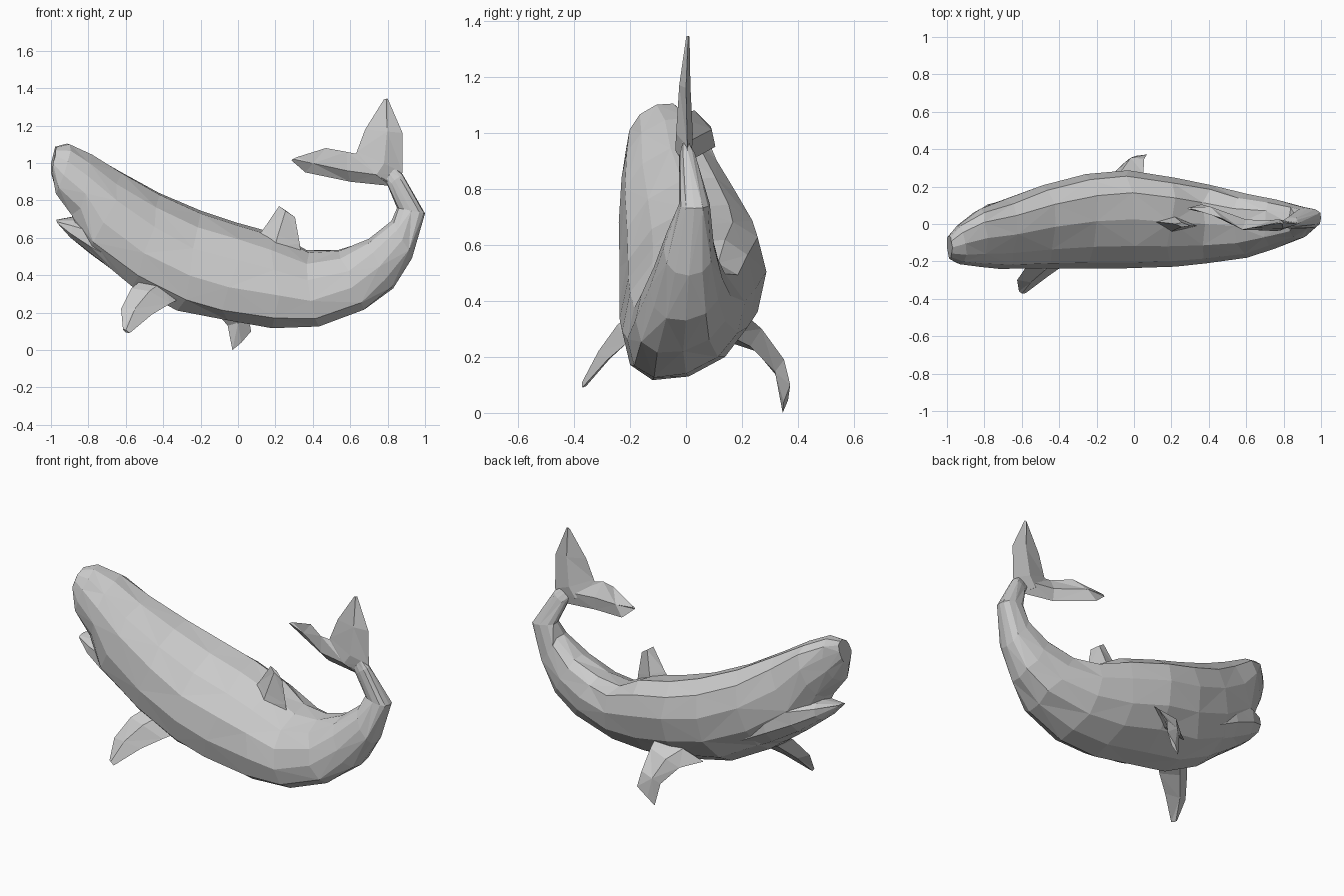
import bpy, bmesh, math, random
from mathutils import Vector

random.seed(4)


def skin(name, rings):
    """Bridge equal-sized rings into a closed, triangulated, flat-shaded object."""
    bm = bmesh.new()
    vs = [[bm.verts.new(p) for p in r] for r in rings]
    n = len(rings[0])
    for i, (a, b) in enumerate(zip(vs, vs[1:])):
        for k in range(n):
            m = (k + 1) % n
            if (i + k) % 2:
                bm.faces.new((a[k], a[m], b[m]))
                bm.faces.new((a[k], b[m], b[k]))
            else:
                bm.faces.new((a[k], a[m], b[k]))
                bm.faces.new((a[m], b[m], b[k]))
    bm.faces.new(vs[0])
    bm.faces.new(vs[-1])
    bmesh.ops.recalc_face_normals(bm, faces=bm.faces)
    me = bpy.data.meshes.new(name)
    bm.to_mesh(me)
    bm.free()
    ob = bpy.data.objects.new(name, me)
    bpy.context.collection.objects.link(ob)
    return ob


def loft(name, stations, sides=12, power=0.88, jitter=0.008, roll=0.32):
    """Stations: back x, back z, belly x, belly z, centre y, half width.
    The roll lifts the +y flank and fades out along the tail."""
    rings = []
    for tx, tz, bx, bz, y, w in stations:
        c = Vector(((tx + bx) / 2, y, (tz + bz) / 2))
        up = Vector((tx - bx, 0, tz - bz)) / 2
        side = Vector((0, 1, roll * max(0, min(1, (0.85 - tx) / 0.4)))) * w
        ring = []
        for k in range(sides):
            a = 2 * math.pi * k / sides
            s, t = math.sin(a), math.cos(a)
            s = math.copysign(abs(s) ** power, s)
            t = math.copysign(abs(t) ** power, t)
            slide = random.uniform(-jitter, jitter) * 3 * min(1, w * 5)
            ring.append(c + up * t + side * s + Vector((slide if abs(t) < 0.9 else 0, 0, 0)))
        rings.append(ring)
    return skin(name, rings)


def fin(name, sections):
    """Sections: leading point, trailing point, half thickness (diamond profile)."""
    secs = [(Vector(a), Vector(b), t) for a, b, t in sections]
    span = (secs[-1][0] + secs[-1][1]) - (secs[0][0] + secs[0][1])
    rings = []
    for a, b, t in secs:
        n = (b - a).cross(span).normalized() * t
        m = a.lerp(b, 0.42)
        rings.append([a, m + n, b, m - n])
    return skin(name, rings)


# Body: blunt raised head, full belly, tail stock curling upward
loft("body", [
    (-0.97, 1.085, -1.00, 0.95, -0.125, 0.06),
    (-0.90, 1.10, -0.97, 0.84, -0.105, 0.11),
    (-0.78, 1.045, -0.88, 0.73, -0.075, 0.155),
    (-0.62, 0.945, -0.80, 0.535, -0.055, 0.185),
    (-0.42, 0.83, -0.56, 0.35, -0.015, 0.222),
    (-0.20, 0.73, -0.32, 0.225, 0.015, 0.252),
    (0.00, 0.665, -0.08, 0.175, 0.025, 0.262),
    (0.20, 0.605, 0.20, 0.13, 0.01, 0.238),
    (0.38, 0.52, 0.44, 0.14, 0.0, 0.21),
    (0.54, 0.53, 0.68, 0.22, -0.01, 0.17),
    (0.70, 0.595, 0.83, 0.33, 0.0, 0.13),
    (0.82, 0.69, 0.93, 0.49, 0.01, 0.09),
    (0.85, 0.76, 1.00, 0.73, 0.03, 0.055),
    (0.80, 0.88, 0.88, 0.94, 0.005, 0.03),
    (0.76, 0.94, 0.83, 0.985, -0.005, 0.006),
])

# Lower jaw, slightly open on the raised flank, merging into the throat
loft("lower_jaw", [
    (-0.97, 0.695, -0.965, 0.68, -0.12, 0.03),
    (-0.88, 0.712, -0.90, 0.605, -0.075, 0.11),
    (-0.77, 0.715, -0.79, 0.515, -0.045, 0.155),
    (-0.58, 0.68, -0.66, 0.42, -0.03, 0.18),
    (-0.40, 0.60, -0.45, 0.31, -0.01, 0.18),
], sides=10, power=0.8, jitter=0.003, roll=0.15)

# Dorsal fin
fin("dorsal_fin", [
    ((0.10, 0.01, 0.60), (0.34, -0.01, 0.49), 0.045),
    ((0.135, 0.01, 0.645), (0.33, -0.01, 0.57), 0.035),
    ((0.22, 0.0, 0.77), (0.305, -0.01, 0.71), 0.012),
])

# Pectoral fins, swept differently on each side
fin("front_pectoral_fin", [
    ((-0.51, -0.15, 0.38), (-0.30, -0.15, 0.28), 0.04),
    ((-0.57, -0.22, 0.33), (-0.36, -0.21, 0.25), 0.035),
    ((-0.625, -0.30, 0.22), (-0.46, -0.28, 0.19), 0.025),
    ((-0.615, -0.36, 0.11), (-0.58, -0.37, 0.09), 0.01),
])
fin("rear_pectoral_fin", [
    ((-0.23, 0.16, 0.25), (0.05, 0.19, 0.37), 0.04),
    ((-0.13, 0.25, 0.22), (0.05, 0.27, 0.30), 0.035),
    ((-0.055, 0.325, 0.13), (0.055, 0.35, 0.19), 0.022),
    ((-0.03, 0.345, 0.0), (0.07, 0.372, 0.10), 0.01),
])

# Tail flukes
fin("lower_fluke", [
    ((0.84, 0.0, 0.875), (0.63, -0.02, 1.05), 0.03),
    ((0.60, 0.015, 0.90), (0.58, -0.03, 1.06), 0.03),
    ((0.36, 0.105, 0.95), (0.47, 0.03, 1.08), 0.02),
    ((0.285, 0.085, 1.015), (0.31, 0.08, 1.03), 0.006),
])
fin("upper_fluke", [
    ((0.82, 0.0, 0.875), (0.62, -0.02, 1.02), 0.03),
    ((0.88, 0.005, 0.95), (0.635, -0.02, 1.06), 0.03),
    ((0.88, 0.0, 1.16), (0.68, -0.01, 1.18), 0.02),
    ((0.80, 0.008, 1.345), (0.78, 0.005, 1.34), 0.006),
])
